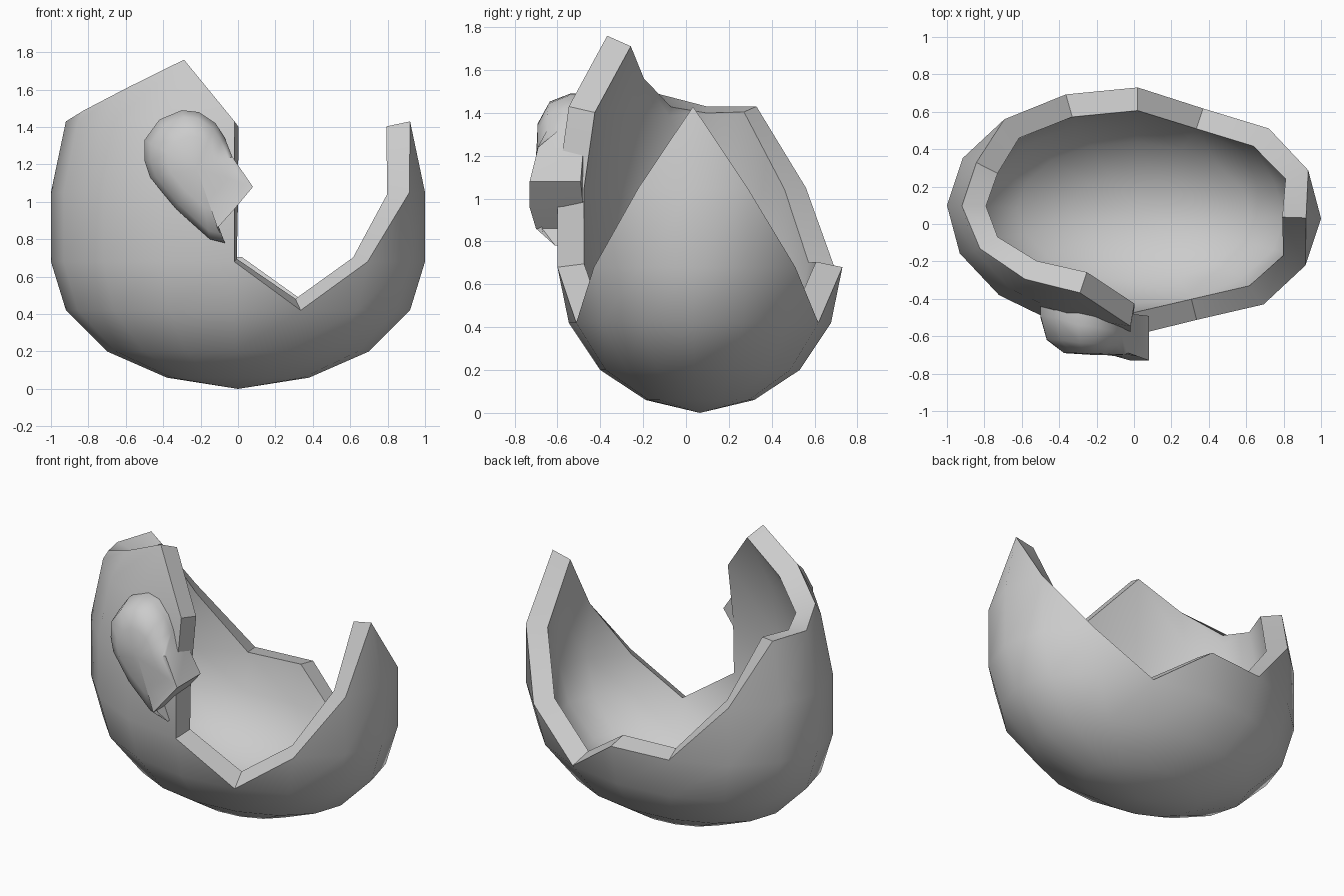
import bpy, bmesh, math

if "Cube" in bpy.data.objects:
    bpy.data.objects.remove(bpy.data.objects["Cube"])


def make_object(name, verts, faces):
    mesh = bpy.data.meshes.new(name)
    bm = bmesh.new()
    vs = [bm.verts.new(v) for v in verts]
    for f in faces:
        bm.faces.new([vs[i] for i in f])
    bmesh.ops.recalc_face_normals(bm, faces=bm.faces)
    bm.to_mesh(mesh)
    bm.free()
    obj = bpy.data.objects.new(name, mesh)
    bpy.context.collection.objects.link(obj)
    return obj


def smooth(obj, degrees):
    bpy.ops.object.select_all(action='DESELECT')
    obj.select_set(True)
    bpy.context.view_layer.objects.active = obj
    bpy.ops.object.shade_smooth_by_angle(angle=math.radians(degrees))


# Broken oval shell: a lathe profile (radius, height) in 16 columns, each cut at its own rim level
PROFILE = [(0, 0), (.38, .06), (.70, .20), (.92, .42), (1, .68), (1, 1.05), (.92, 1.43), (.72, 1.76)]
RIM = [6, 5, 4, 3, 4, 4, 5, 6, 6, 6.18, 6.56, 7, 6, 3, 4, 5]


def shell_point(level, column):
    i = min(int(level), 6)
    t = level - i
    (r0, z0), (r1, z1) = PROFILE[i], PROFILE[i + 1]
    r, z = r0 + (r1 - r0) * t, z0 + (z1 - z0) * t
    a = math.tau * column / 16
    return (r * (math.cos(a) + .02 * math.sin(a)),
            .065 + r * (.665 * math.sin(a) - .035 * math.cos(a)), z)


verts, faces, columns = [shell_point(0, 0)], [], []
for c, rim in enumerate(RIM):
    levels = list(range(1, math.floor(rim) + 1))
    if rim % 1:
        levels.append(rim)
    columns.append([0] + list(range(len(verts), len(verts) + len(levels))))
    verts += [shell_point(l, c) for l in levels]

for c in range(16):
    a, b = columns[c], columns[(c + 1) % 16]
    n = min(len(a), len(b))
    faces.append((0, a[1], b[1]))
    for i in range(1, n - 1):
        faces.append((a[i], b[i], b[i + 1], a[i + 1]))
    if len(a) > n:
        faces.append((a[n - 1], b[n - 1], a[n]))
    elif len(b) > n:
        faces.append((a[n - 1], b[n - 1], b[n]))

shell = make_object("broken_shell", verts, faces)
# Make sure the open surface faces outward before thickening it inward
if shell.data.polygons[0].normal.z > 0:
    shell.data.flip_normals()
wall = shell.modifiers.new("wall", 'SOLIDIFY')
wall.thickness = .125
wall.offset = -1
wall.use_even_offset = True
bpy.context.view_layer.objects.active = shell
bpy.ops.object.modifier_apply(modifier="wall")
smooth(shell, 38)

# Raised lump on the front: outline (x, z, y of the front edge), broken off on the right
OUTLINE = [(-.5, 1.33, -.49), (-.42, 1.44, -.50), (-.30, 1.49, -.54), (-.21, 1.48, -.55),
           (-.12, 1.42, -.57), (-.07, 1.34, -.57), (-.03, 1.24, -.69), (.08, 1.08, -.73),
           (-.02, .96, -.73), (-.11, .86, -.70), (-.07, .78, -.61), (-.15, .80, -.60),
           (-.33, .96, -.58), (-.47, 1.13, -.53), (-.5, 1.22, -.50)]
CX, CZ, CY = -.22, 1.18, -.70
n = len(OUTLINE)
verts = [(x, -.482 - .12 * x, z) for x, z, y in OUTLINE]
for scale, rise in ((1, 0), (.88, .6), (.55, .95)):
    verts += [(CX + (x - CX) * scale, y + (CY - y) * rise, CZ + (z - CZ) * scale)
              for x, z, y in OUTLINE]
verts.append((CX, CY, CZ))
faces = [tuple(range(n))]
for k in range(3):
    for i in range(n):
        j = (i + 1) % n
        faces.append((k * n + i, k * n + j, k * n + n + j, k * n + n + i))
faces += [(3 * n + i, 3 * n + (i + 1) % n, 4 * n) for i in range(n)]
lump = make_object("front_lump", verts, faces)
smooth(lump, 50)
